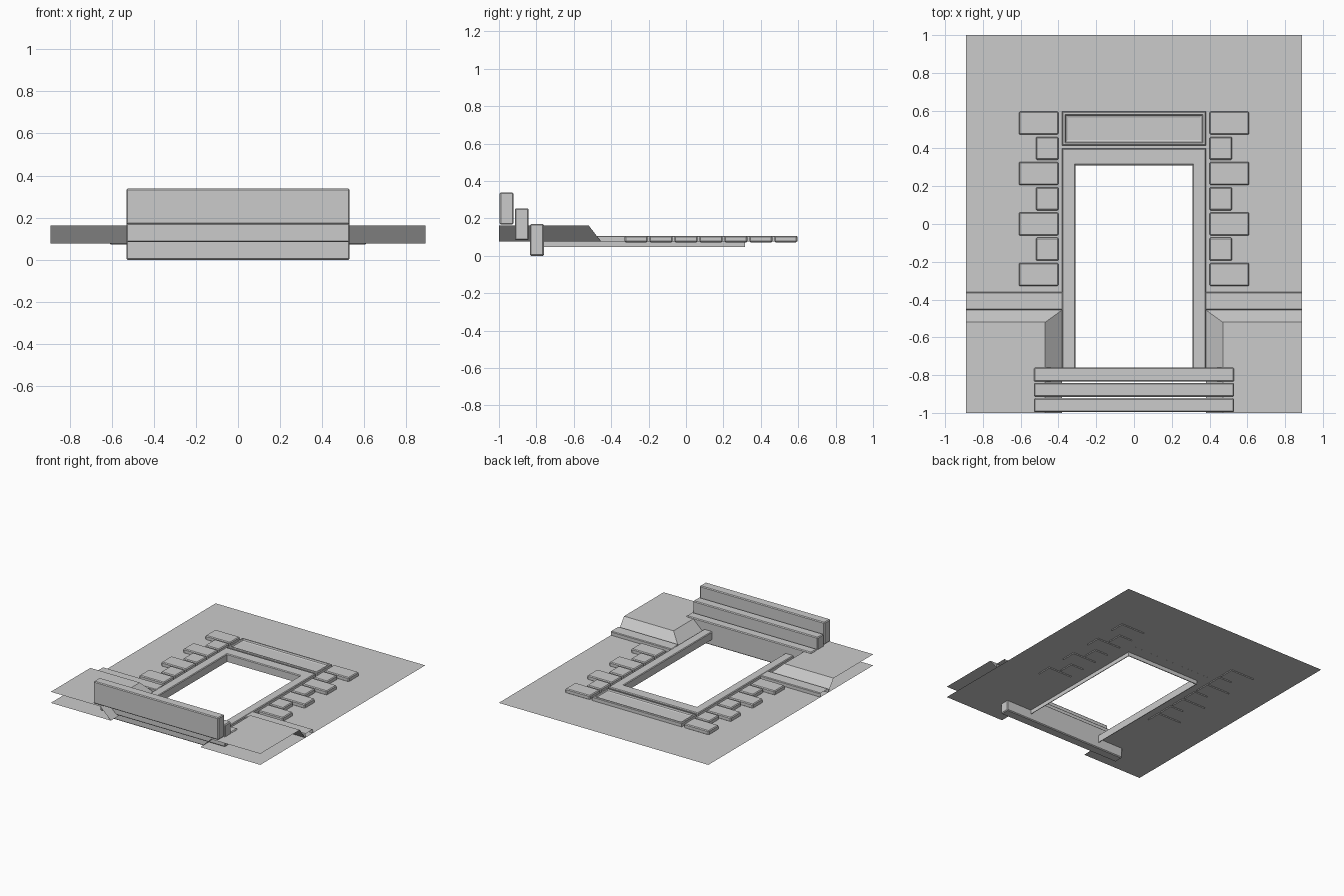
import bpy, bmesh

if "Cube" in bpy.data.objects:
    bpy.data.objects.remove(bpy.data.objects["Cube"])

WALL_Z, RAISED_Z = 0.08, 0.11


def mesh_object(name, verts, faces, mirror=False, recalc=False):
    me = bpy.data.meshes.new(name)
    me.from_pydata(verts, [], faces)
    if recalc:
        bm = bmesh.new()
        bm.from_mesh(me)
        bmesh.ops.recalc_face_normals(bm, faces=bm.faces)
        bm.to_mesh(me)
        bm.free()
    ob = bpy.data.objects.new(name, me)
    bpy.context.collection.objects.link(ob)
    if mirror:
        m = ob.modifiers.new("mirror", 'MIRROR')
        m.use_mirror_merge = False
    return ob


def block(name, x, y, z, bevel=0.006, mirror=False):
    bm = bmesh.new()
    bmesh.ops.create_cube(bm, size=1)
    for v in bm.verts:
        for i, (a, b) in enumerate((x, y, z)):
            v.co[i] = a if v.co[i] < 0 else b
    bmesh.ops.bevel(bm, geom=bm.edges[:], offset=bevel, segments=1,
                    affect='EDGES', profile=0.5)
    ob = mesh_object(name, [], [], mirror)
    bm.to_mesh(ob.data)
    bm.free()
    return ob


# Wall sheet with the door slot open at the bottom edge
outline = [(-0.89, -1), (-0.38, -1), (-0.38, 0.4), (0.38, 0.4),
           (0.38, -1), (0.89, -1), (0.89, 1), (-0.89, 1)]
mesh_object("wall", [(x, y, WALL_Z) for x, y in outline], [range(8)])

# Door frame: moulding profile swept round the opening with mitred corners
profile = [(0.07, 0.08), (0.07, 0.105), (0.065, 0.11), (0.005, 0.11),
           (0, 0.105), (0, 0.05), (0.005, 0.05), (0.005, 0.08)]
verts, faces, n = [], [], len(profile)
for sx, at_top in ((-1, False), (-1, True), (1, True), (1, False)):
    for o, z in profile:
        verts.append((sx * (0.31 + o), 0.31 + o * 1.28 if at_top else -0.77, z))
for s in range(3):
    for i in range(n):
        j = (i + 1) % n
        faces.append((s * n + i, s * n + j, s * n + n + j, s * n + n + i))
faces += [range(n), range(3 * n, 4 * n)]
mesh_object("door_frame", verts, faces, recalc=True)

# Lintel panel: concentric rectangles forming a rim and a sloped recess
rings = [(0, WALL_Z), (0, 0.105), (0.005, 0.11), (0.015, 0.11),
         (0.02, 0.1), (0.03, 0.096)]
verts, faces = [], []
for inset, z in rings:
    x, y0, y1 = 0.38 - inset, 0.415 + inset, 0.595 - inset
    verts += [(-x, y0, z), (x, y0, z), (x, y1, z), (-x, y1, z)]
for r in range(len(rings) - 1):
    for i in range(4):
        j = (i + 1) % 4
        faces.append((r * 4 + i, r * 4 + j, r * 4 + 4 + j, r * 4 + 4 + i))
faces.append([len(verts) - 4 + i for i in range(4)])
mesh_object("lintel_panel", verts, faces)

# Alternating wide and narrow corner stones beside the door
for k in range(7):
    c = 0.534 - 0.1335 * k
    width = 0.21 if k % 2 == 0 else 0.12
    block(f"corner_stone_{k + 1}", (0.4, 0.4 + width), (c - 0.061, c + 0.061),
          (WALL_Z - 0.005, RAISED_Z), mirror=True)

# Ledge moulding, an open strip on each side
strip = [(-0.455, 0.08), (-0.455, 0.106), (-0.45, 0.11),
         (-0.365, 0.11), (-0.36, 0.105), (-0.36, 0.08)]
verts = [(x, y, z) for x in (0.38, 0.89) for y, z in strip]
mesh_object("ledge", verts, [(i, i + 6, i + 7, i + 1) for i in range(5)], mirror=True)

# Plinth: raised sheet with mitred slopes to the ledge and the door
verts = [(0.47, -1, 0.165), (0.89, -1, 0.165), (0.89, -0.52, 0.165),
         (0.47, -0.52, 0.165), (0.38, -1, 0.08), (0.38, -0.455, 0.08),
         (0.89, -0.455, 0.08)]
mesh_object("plinth", verts, [(0, 1, 2, 3), (3, 2, 6, 5), (4, 0, 3, 5)], mirror=True)

# Three steps
for k in range(3):
    y, z = -0.76 - 0.081 * k, 0.084 * k
    block(f"step_{k + 1}", (-0.53, 0.53), (y - 0.074, y), (z + 0.003, z + 0.173))

# Centre steps span the full -1 to 1 depth; keep the lowest point on z = 0
for ob in bpy.data.objects:
    ob.location.z -= 0.003
